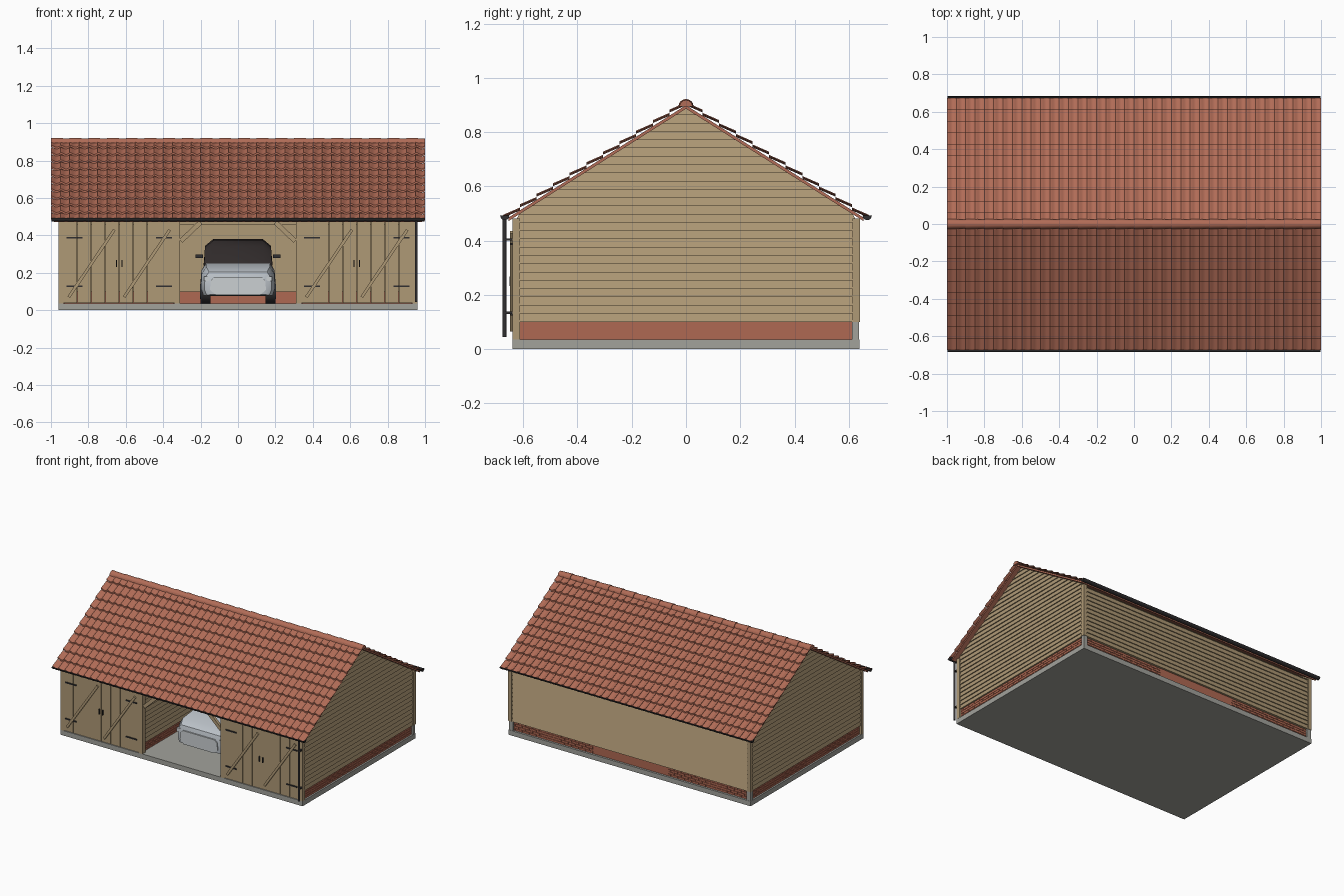
import bpy, bmesh, math
from mathutils import Matrix, Vector

if "Cube" in bpy.data.objects:
    bpy.data.objects.remove(bpy.data.objects["Cube"])


def material(name, r, g, b):
    m = bpy.data.materials.new(name)
    m.use_nodes = True
    m.diffuse_color = (r, g, b, 1)
    m.node_tree.nodes["Principled BSDF"].inputs["Base Color"].default_value = (r, g, b, 1)
    return m


WOOD = material("oak boards", 0.43, 0.32, 0.18)
BRICK = material("red brick", 0.43, 0.14, 0.085)
TILE = material("clay tile", 0.44, 0.15, 0.095)
CONCRETE = material("concrete", 0.36, 0.36, 0.33)
IRON = material("dark iron", 0.03, 0.028, 0.03)
PAINT = material("silver paint", 0.50, 0.54, 0.58)
TRIM = material("light trim", 0.60, 0.63, 0.65)
GLASS = material("dark glass", 0.035, 0.028, 0.028)

FLOOR, PLINTH, EAVE = 0.035, 0.10, 0.475
PITCH, APEX = 0.633, 0.886


def finish(name, bm, mat, smooth=False, normals=True):
    if normals:
        bmesh.ops.recalc_face_normals(bm, faces=bm.faces)
    me = bpy.data.meshes.new(name)
    bm.to_mesh(me)
    bm.free()
    me.materials.append(mat)
    ob = bpy.data.objects.new(name, me)
    bpy.context.collection.objects.link(ob)
    if smooth:
        bpy.ops.object.select_all(action='DESELECT')
        ob.select_set(True)
        bpy.context.view_layer.objects.active = ob
        bpy.ops.object.shade_smooth_by_angle(angle=math.radians(35))
    return ob


def strip(bm, rings, closed=False, caps=False):
    """Skin a list of equal point rows."""
    rows = [[bm.verts.new(p) for p in r] for r in rings]
    n = len(rows[0])
    for a, b in zip(rows, rows[1:]):
        for i in range(n if closed else n - 1):
            j = (i + 1) % n
            bm.faces.new((a[i], a[j], b[j], b[i]))
    if caps:
        bm.faces.new(rows[0])
        bm.faces.new(rows[-1])


def box(bm, lo, hi):
    (a, b, c), (d, e, f) = lo, hi
    strip(bm, [[(a, b, z), (d, b, z), (d, e, z), (a, e, z)] for z in (c, f)], True, True)


def boxes(name, mat, pairs):
    bm = bmesh.new()
    for lo, hi in pairs:
        box(bm, lo, hi)
    return finish(name, bm, mat)


def weatherboards(name, place, half, z0, z1, step=0.0305):
    """Overlapping tapered boards; place maps (along, outward, up) to space."""
    bm = bmesh.new()
    z = z0
    while z < z1 - 0.004:
        top = min(z + step, z1)
        rings = []
        for h, out in ((z, 0.009), (top, 0.002)):
            w = half(h)
            rings.append([place(-w, -0.012, h), place(w, -0.012, h),
                          place(w, out, h), place(-w, out, h)])
        strip(bm, rings, True, True)
        z = top
    finish(name, bm, WOOD)


def brickwork(name, place, half):
    """Four staggered courses standing proud of a solid core."""
    bm = bmesh.new()
    courses, length = 4, 0.056
    tall = (PLINTH - FLOOR) / courses

    def block(u0, u1, n0, n1, z0, z1):
        strip(bm, [[place(u0, n0, z), place(u1, n0, z), place(u1, n1, z), place(u0, n1, z)]
                   for z in (z0, z1)], True, True)
    block(-half, half, -0.02, -0.004, FLOOR, PLINTH)
    for c in range(courses):
        u = -half - (c % 2) * length / 2
        while u < half:
            a, b = max(u, -half), min(u + length - 0.003, half)
            if b - a > 0.004:
                z = FLOOR + c * tall
                block(a, b, -0.006, 0, z, z + tall - 0.002)
            u += length
    finish(name, bm, BRICK)


# Floor slab
boxes("floor_slab", CONCRETE, [((-0.96, -0.64, 0), (0.96, 0.64, FLOOR))])

# Outer walls: brick plinth, boarding above
for side, s in (("left", 1), ("right", -1)):
    wall = lambda u, n, z, s=s: (s * (0.948 + n), u, z)
    weatherboards(side + "_gable_boards", wall,
                  lambda z: max(0.002, min(0.632, (APEX - z) / PITCH)), PLINTH, APEX)
    brickwork(side + "_plinth", wall, 0.615)
    # Partition facing the open bay
    inner = lambda u, n, z, s=s: (s * (0.325 - n), u, z)
    weatherboards(side + "_partition_boards", inner, lambda z: 0.612, PLINTH, EAVE)
    brickwork(side + "_partition_plinth", inner, 0.612)
rear = lambda u, n, z: (u, 0.63 + n, z)
weatherboards("rear_boards", rear, lambda z: 0.94, PLINTH, EAVE)
brickwork("rear_plinth", lambda u, n, z: (u, 0.625 + n, z), 0.93)
brickwork("rear_plinth_inside", lambda u, n, z: (u, 0.605 - n, z), 0.30)

# Posts, wall plates and pad stones
posts = [((s * 0.947 - 0.014, y - 0.014, z0), (s * 0.947 + 0.014, y + 0.014, 0.482))
         for s in (-1, 1) for y, z0 in ((-0.626, FLOOR), (0.627, PLINTH))]
posts += [((s * 0.325 - 0.015, -0.64, FLOOR), (s * 0.325 + 0.015, -0.605, EAVE)) for s in (-1, 1)]
posts += [((-0.94, y - 0.013, 0.455), (0.94, y + 0.013, 0.48)) for y in (-0.61, 0.61)]
boxes("frame_posts", WOOD, posts)
boxes("pad_stones", CONCRETE, [((s * 0.942 - 0.016, 0.612, FLOOR), (s * 0.942 + 0.016, 0.638, PLINTH))
                               for s in (-1, 1)])


def bar(bm, a, b, width, depth):
    """Straight timber between two points of a front-facing plane."""
    a, b = Vector(a), Vector(b)
    side = (b - a).cross(Vector((0, 1, 0))).normalized() * width / 2
    d = Vector((0, depth, 0))
    strip(bm, [[p - side, p + side, p + side + d, p - side + d] for p in (a, b)], True, True)


# Knee braces of the open bay
bm = bmesh.new()
for s in (-1, 1):
    bar(bm, (s * 0.305, -0.632, 0.37), (s * 0.20, -0.632, 0.47), 0.025, 0.02)
finish("knee_braces", bm, WOOD)

# Plank doors with diagonal braces, hinges and handles
planks, iron = [], []
braces = bmesh.new()
for centre in (-0.635, 0.635):
    for k in range(8):
        x = centre + (k - 4) * 0.0745
        planks.append(((x + 0.001, -0.64, FLOOR + 0.004), (x + 0.0735, -0.622, EAVE)))
    for s in (-1, 1):
        x = centre + s * 0.148
        bar(braces, (x - 0.122, -0.649, 0.07), (x + 0.122, -0.649, 0.43), 0.016, 0.01)
        hx, px = centre + s * 0.24, centre + s * 0.014
        iron += [((hx - 0.043, -0.647, z - 0.004), (hx + 0.043, -0.639, z + 0.004)) for z in (0.127, 0.387)]
        iron.append(((px - 0.003, -0.65, 0.232), (px + 0.003, -0.639, 0.268)))
boxes("door_planks", WOOD, planks)
finish("door_braces", braces, WOOD)
boxes("door_ironwork", IRON, iron)

# Roof decks
for side, s in (("front", -1), ("rear", 1)):
    bm = bmesh.new()
    strip(bm, [[(x, 0, APEX), (x, s * 0.655, APEX - 0.655 * PITCH),
                (x, s * 0.655, APEX + 0.013 - 0.655 * PITCH), (x, 0, APEX + 0.013)]
               for x in (-0.985, 0.985)], True, True)
    finish(side + "_roof_deck", bm, TILE)

    # Rows of curved tiles, each lower edge lapping over the next row
    bm = bmesh.new()
    rows, columns, cuts = 11, 40, 6
    wave = [((c + f / cuts) * 2 / columns - 1, 0.0055 * math.cos(1.65 * math.pi * f / cuts))
            for c in range(columns) for f in range(cuts + 1)]
    for r in range(rows):
        d0, d1 = (k * 0.674 / rows for k in (r, r + 1))
        rings = [[(x, s * d, APEX + 0.018 + lift + h - d * PITCH) for x, h in wave]
                 for d, lift in ((d0, 0), (d1, 0.012), (d1, 0.002))]
        if s > 0:
            rings.reverse()
        strip(bm, rings)
    bmesh.ops.reverse_faces(bm, faces=[f for f in bm.faces if f.normal.z < 0])
    bm.normal_update()
    bmesh.ops.reverse_faces(bm, faces=[f for f in bm.faces if f.normal.z < -0.01])
    finish(side + "_roof_tiles", bm, TILE, smooth=True)

    # Half-round gutter
    bm = bmesh.new()
    arc = [math.pi * (1 + k / 8) for k in range(9)]
    strip(bm, [[(x, s * 0.668 + 0.017 * math.cos(a), 0.492 + 0.017 * math.sin(a)) for a in arc]
               for x in (-0.998, 0.998)], False, True)
    ob = finish(side + "_gutter", bm, IRON)
    ob.modifiers.new("thickness", 'SOLIDIFY').thickness = 0.003

# Ridge tiles
bm = bmesh.new()
for k in range(20):
    rings = [[(x, r * math.cos(math.pi * i / 8), 0.894 + r * math.sin(math.pi * i / 8)) for i in range(9)]
             for x, r in ((-1 + k * 0.1, 0.028), (-0.9 + k * 0.1, 0.024))]
    strip(bm, rings, True, True)
finish("ridge_tiles", bm, TILE, smooth=True)


def cylinders(name, mat, items, radius, depth, axis):
    bm = bmesh.new()
    turn = Matrix.Rotation(math.pi / 2, 4, 'Y') if axis == 'X' else Matrix()
    for p in items:
        bmesh.ops.create_cone(bm, cap_ends=True, segments=20, radius1=radius, radius2=radius,
                              depth=depth, matrix=Matrix.Translation(p) @ turn)
    return finish(name, bm, mat, smooth=True)


# Downpipe at the front corner
cylinders("downpipe", IRON, [(0.953, -0.669, 0.265)], 0.007, 0.44, 'Z')
boxes("downpipe_brackets", IRON, [((0.946, -0.67, z), (0.96, -0.638, z + 0.008)) for z in (0.13, 0.40)])


def loft(name, mat, stations, inset):
    """Car shell: stations of (y, half width, bottom, top) with chamfered sections."""
    bm = bmesh.new()
    rings = []
    for y, w, b, t in stations:
        c, m = (t - b) * 0.25, w * inset
        half = [(w * 0.93, b), (w, b + c), (w * 0.98, t - c), (m, t)]
        rings.append([(x, y, z) for x, z in half] + [(-x, y, z) for x, z in reversed(half)])
    strip(bm, rings, True, True)
    return finish(name, bm, mat, smooth=True)


# Parked car
loft("car_body", PAINT, [(-0.44, 0.15, 0.085, 0.17), (-0.425, 0.18, 0.08, 0.205), (-0.38, 0.198, 0.078, 0.232),
                         (-0.16, 0.2, 0.075, 0.255), (0.36, 0.2, 0.075, 0.258), (0.42, 0.185, 0.08, 0.24),
                         (0.44, 0.165, 0.09, 0.2)], 0.86)
loft("car_cabin", GLASS, [(-0.22, 0.185, 0.235, 0.25), (-0.10, 0.182, 0.235, 0.34), (-0.03, 0.18, 0.235, 0.372),
                          (0.2, 0.18, 0.235, 0.38), (0.33, 0.176, 0.235, 0.36), (0.4, 0.17, 0.235, 0.26)], 0.74)
wheel_spots = [(s * 0.174, y, FLOOR + 0.066) for s in (-1, 1) for y in (-0.28, 0.28)]
cylinders("car_tyres", IRON, wheel_spots, 0.066, 0.052, 'X')
cylinders("car_hubs", TRIM, wheel_spots, 0.04, 0.056, 'X')
bm = bmesh.new()
strip(bm, [[(s * x, y, z) for x, z in ((0.12, 0.082), (0.15, 0.11), (0.145, 0.16), (0.125, 0.178))
            for s in (1,)] + [(-x, y, z) for x, z in ((0.125, 0.178), (0.145, 0.16), (0.15, 0.11), (0.12, 0.082))]
           for y in (-0.446, -0.437) for s in (1,)], True, True)
finish("car_bumper", bm, TRIM)
boxes("car_headlamps", TRIM, [((s * 0.168 - 0.015, -0.435, 0.155), (s * 0.168 + 0.015, -0.41, 0.18)) for s in (-1, 1)])
boxes("car_mirrors", IRON, [((s * 0.208 - 0.02, -0.14, 0.278), (s * 0.208 + 0.02, -0.115, 0.298)) for s in (-1, 1)])
